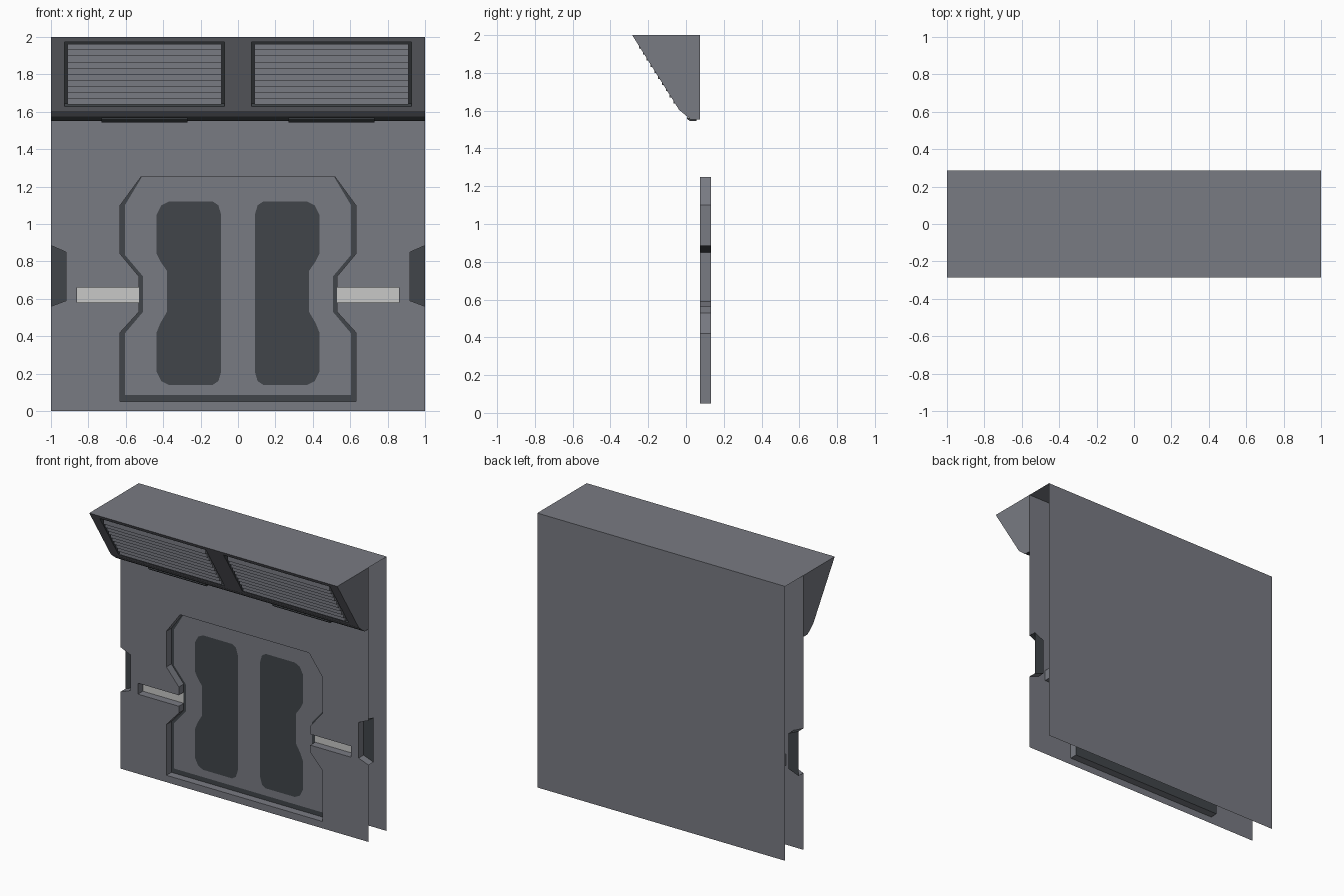
import bpy, bmesh
from mathutils import Vector

if "Cube" in bpy.data.objects:
    bpy.data.objects.remove(bpy.data.objects["Cube"])


def material(name, rgb):
    m = bpy.data.materials.new(name)
    m.diffuse_color = (*rgb, 1)
    m.use_nodes = True
    m.node_tree.nodes["Principled BSDF"].inputs["Base Color"].default_value = m.diffuse_color
    return m


BODY, DARK, LIGHT = 0, 1, 2
MATS = [material("body_grey", (0.19, 0.197, 0.225)),
        material("dark_grey", (0.053, 0.06, 0.067)),
        material("light_strip", (0.58, 0.58, 0.57))]


def build(name, faces, facing):
    """Mesh from (points, material) faces for the right half, mirrored across x.
    The largest face is turned towards 'facing'."""
    bm = bmesh.new()
    for pts, mat in faces:
        f = bm.faces.new([bm.verts.new(p) for p in pts])
        f.material_index = mat
    bmesh.ops.remove_doubles(bm, verts=bm.verts, dist=0.0005)
    bmesh.ops.recalc_face_normals(bm, faces=bm.faces)
    bm.normal_update()
    big = max(bm.faces, key=lambda f: f.calc_area())
    if big.normal.dot(Vector(facing)) < 0:
        bmesh.ops.reverse_faces(bm, faces=bm.faces)
    me = bpy.data.meshes.new(name)
    bm.to_mesh(me)
    bm.free()
    for m in MATS:
        me.materials.append(m)
    ob = bpy.data.objects.new(name, me)
    bpy.context.collection.objects.link(ob)
    mir = ob.modifiers.new("mirror", 'MIRROR')
    mir.use_clip = True
    return ob


def flat(pts, y):
    return [(x, y, z) for x, z in pts]


def walls(pts, y0, y1, mat=BODY):
    return [([(a[0], y0, a[1]), (b[0], y0, b[1]), (b[0], y1, b[1]), (a[0], y1, a[1])], mat)
            for a, b in zip(pts, pts[1:])]


FRONT, DEEP, BACK, TIP = 0.075, 0.132, 0.285, -0.285

# Back sheet and top deck
build("back_and_top", [
    ([(0, BACK, 0), (1, BACK, 0), (1, BACK, 2), (0, BACK, 2)], BODY),
    ([(0, TIP, 2), (1, TIP, 2), (1, BACK, 2), (0, BACK, 2)], BODY)], (0, 1, 0))

# Front sheet with recess, side slots and edge notches
upper = [(0, 1.25), (0.52, 1.25), (0.63, 1.1), (0.63, 0.84), (0.53, 0.72), (0.53, 0.66)]
slot = [(0.53, 0.66), (0.86, 0.66), (0.86, 0.58), (0.53, 0.58)]
lower = [(0.53, 0.58), (0.53, 0.53), (0.63, 0.42), (0.63, 0.05), (0, 0.05)]
recess = upper + slot[1:3] + lower
notch = [(1, 0.885), (0.92, 0.85), (0.92, 0.59), (1, 0.56)]
sheet = recess + [(0, 0), (1, 0)] + notch[::-1] + [(1, 2), (0, 2)]
faces = [(flat(sheet, FRONT), BODY),
         (flat(upper + lower, DEEP), DARK),
         (flat(slot, DEEP), LIGHT),
         (flat(notch, DEEP), DARK)]
faces += walls(recess, FRONT, DEEP)
faces += walls(notch[:2], FRONT, DEEP, DARK) + walls(notch[1:], FRONT, DEEP)
build("front_panel", faces, (0, -1, 0))

# Painted recess floor, leaving a dark border at the sides and bottom
inner = [(0, 1.25), (0.515, 1.25), (0.605, 1.1), (0.605, 0.835), (0.508, 0.72),
         (0.508, 0.53), (0.605, 0.415), (0.605, 0.085), (0, 0.085)]
build("recess_floor", [(flat(inner, DEEP - 0.003), BODY)], (0, -1, 0))

# Dark pinched windows
window = [(0.135, 1.12), (0.37, 1.12), (0.41, 1.1), (0.435, 1.05), (0.435, 0.84),
          (0.415, 0.80), (0.38, 0.75), (0.38, 0.53), (0.415, 0.47), (0.435, 0.42),
          (0.435, 0.21), (0.41, 0.16), (0.37, 0.14), (0.135, 0.14), (0.105, 0.16),
          (0.09, 0.21), (0.09, 1.05), (0.105, 1.1)]
build("dark_windows", [(flat(window, DEEP - 0.006), DARK)], (0, -1, 0))

# Sloped header with sunken vent openings
Z_LOW, Y_LOW = 1.605, -0.037


def slope_y(z):
    return TIP + (2 - z) / (2 - Z_LOW) * (Y_LOW - TIP)


NORMAL_IN = Vector((0, 0.847, 0.532))


def on_slope(x, z, depth=0.0):
    return tuple(Vector((x, slope_y(z), z)) + NORMAL_IN * depth)


xs, zs = [0, 0.072, 0.927, 1], [2, 1.973, 1.627, Z_LOW]
faces = []
for i in range(3):
    for j in range(3):
        c = [(xs[i], zs[j]), (xs[i + 1], zs[j]), (xs[i + 1], zs[j + 1]), (xs[i], zs[j + 1])]
        if i == j == 1:
            faces.append(([on_slope(x, z, 0.03) for x, z in c], DARK))
            for a, b in zip(c, c[1:] + c[:1]):
                faces.append(([on_slope(*a), on_slope(*b),
                               on_slope(*b, 0.03), on_slope(*a, 0.03)], DARK))
        else:
            faces.append(([on_slope(x, z) for x, z in c], BODY))
lip = [(Y_LOW, Z_LOW), (0.0, 1.574), (0.03, 1.552), (FRONT, 1.552)]
for k, (a, b) in enumerate(zip(lip, lip[1:])):
    faces.append(([(0, *a), (1, *a), (1, *b), (0, *b)], BODY if k == 0 else DARK))
side = [(slope_y(z), z) for z in zs] + lip[1:] + [(FRONT, 2)]
faces.append(([(1, *p) for p in side], BODY))
build("header", faces, (0, -1, -0.6))

# Vent slats: a stepped profile running down the slope
N, TOP, BOTTOM = 10, 1.962, 1.638
step = (TOP - BOTTOM) / N
profile = []
for i in range(N):
    z = TOP - i * step
    y = slope_y(z) + 0.012
    profile += [(y, z), (y, z - step)]
profile.append((slope_y(BOTTOM) + 0.03, BOTTOM))
profile.append((slope_y(TOP) + 0.03, TOP))
X0, X1 = 0.088, 0.911
loop = list(zip(profile, profile[1:] + profile[:1]))
faces = [([(X0, *a), (X1, *a), (X1, *b), (X0, *b)], BODY) for a, b in loop]
faces += [([(x, *p) for p in profile], BODY) for x in (X0, X1)]
slats = build("vent_slats", faces, (0, 1, 0.6))

# Small dark plates under the header lip
plate = [(0.008, 1.566), (0.03, 1.552), (0.055, 1.552), (0.055, 1.544), (0.022, 1.544), (0.004, 1.558)]
faces = [([(0.27, *a), (0.73, *a), (0.73, *b), (0.27, *b)], DARK)
         for a, b in zip(plate, plate[1:] + plate[:1])]
faces += [([(x, *p) for p in plate], DARK) for x in (0.27, 0.73)]
build("lip_plates", faces, (0, 0, 0))
